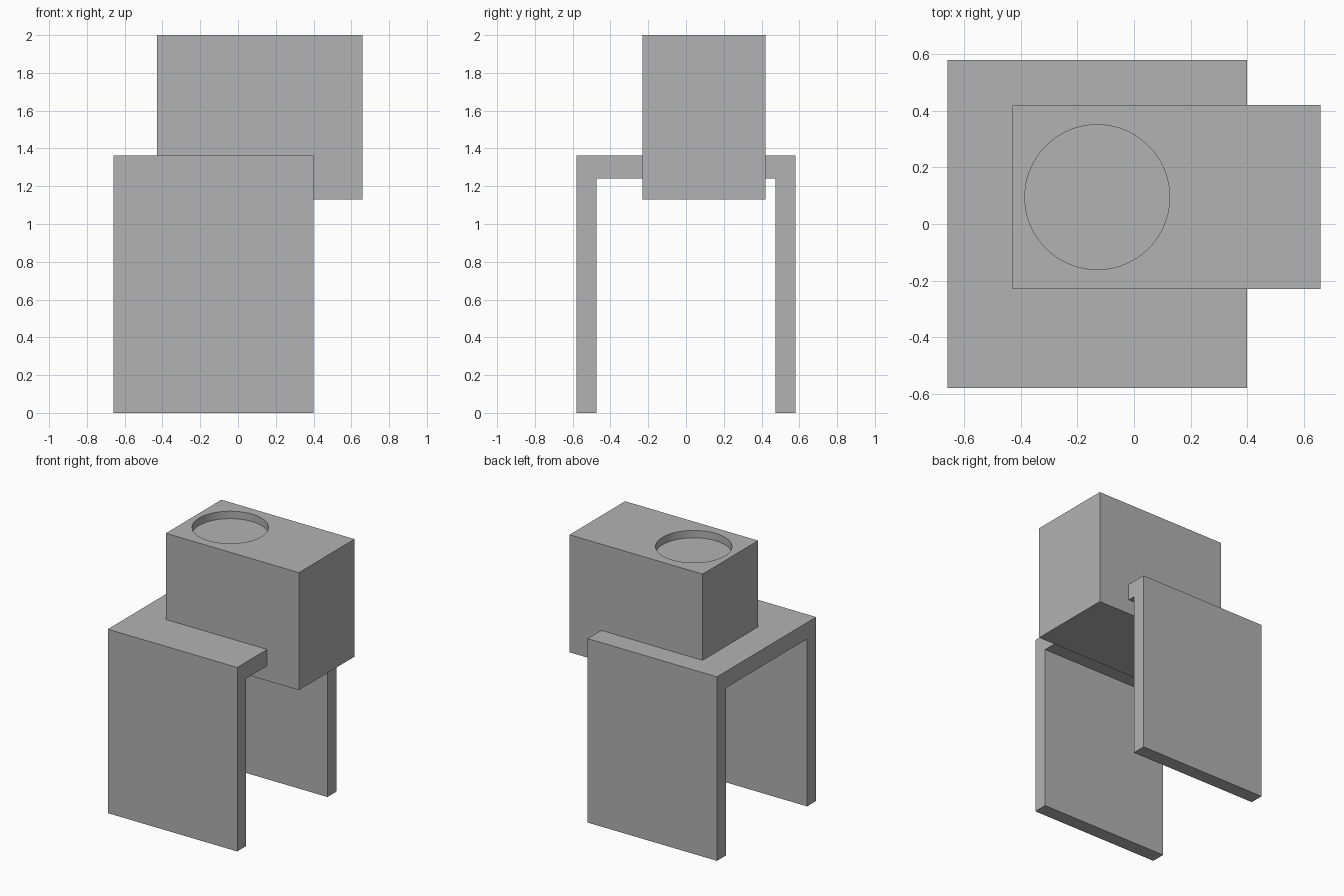
import bpy
import bmesh

if "Cube" in bpy.data.objects:
    bpy.data.objects.remove(bpy.data.objects["Cube"], do_unlink=True)

grey = bpy.data.materials.new("plain_grey")
grey.use_nodes = True
colour = (0.448, 0.448, 0.448, 1)
grey.diffuse_color = colour
grey.node_tree.nodes["Principled BSDF"].inputs["Base Color"].default_value = colour


def finish(name, bm):
    bmesh.ops.recalc_face_normals(bm, faces=bm.faces)
    mesh = bpy.data.meshes.new(name)
    bm.to_mesh(mesh)
    bm.free()
    mesh.materials.append(grey)
    obj = bpy.data.objects.new(name, mesh)
    bpy.context.collection.objects.link(obj)
    return obj


def prism(name, profile, direction):
    """Extrude a closed outline along a direction."""
    bm = bmesh.new()
    face = bm.faces.new([bm.verts.new(p) for p in profile])
    out = bmesh.ops.extrude_face_region(bm, geom=[face], use_keep_orig=True)
    top = [g for g in out["geom"] if isinstance(g, bmesh.types.BMVert)]
    bmesh.ops.translate(bm, verts=top, vec=direction)
    return finish(name, bm)


def block(name, low, high):
    (x0, y0, z0), (x1, y1, z1) = low, high
    base = [(x0, y0, z0), (x1, y0, z0), (x1, y1, z0), (x0, y1, z0)]
    return prism(name, base, (0, 0, z1 - z0))


def combine(target, tool, operation):
    """Apply a boolean and discard the helper."""
    tool.hide_render = True
    mod = target.modifiers.new(operation.lower(), "BOOLEAN")
    mod.operation = operation
    mod.solver = "EXACT"
    mod.object = tool
    bpy.context.view_layer.objects.active = target
    bpy.ops.object.modifier_apply(modifier=mod.name)
    bpy.data.objects.remove(tool, do_unlink=True)


# Bridge-shaped stand: two side panels and a top slab
half = [(0.58, 0), (0.58, 1.362), (-0.58, 1.362), (-0.58, 0)]
inner = [(-0.475, 0), (-0.475, 1.24), (0.475, 1.24), (0.475, 0)]
stand = prism("stand_with_housing", [(-0.66, y, z) for y, z in half + inner],
              (1.06, 0, 0))

# Box housing set through the slab
low, high, wall = (-0.43, -0.23, 1.13), (0.66, 0.42, 2.0), 0.055
combine(stand, block("housing", low, high), "UNION")

# Hollow inside of the housing
cavity = block("cavity", [v + wall for v in low], [v - wall for v in high])
combine(stand, cavity, "DIFFERENCE")

# Round opening through the lid only
bm = bmesh.new()
bmesh.ops.create_cone(bm, cap_ends=True, segments=96, radius1=0.256,
                      radius2=0.256, depth=0.2)
bmesh.ops.translate(bm, verts=bm.verts, vec=(-0.13, 0.095, 2.1 - wall))
combine(stand, finish("opening", bm), "DIFFERENCE")

# Smooth the round rim, keep every edge crisp
bpy.ops.object.select_all(action="DESELECT")
stand.select_set(True)
bpy.context.view_layer.objects.active = stand
bpy.ops.object.shade_smooth_by_angle(angle=0.5)
